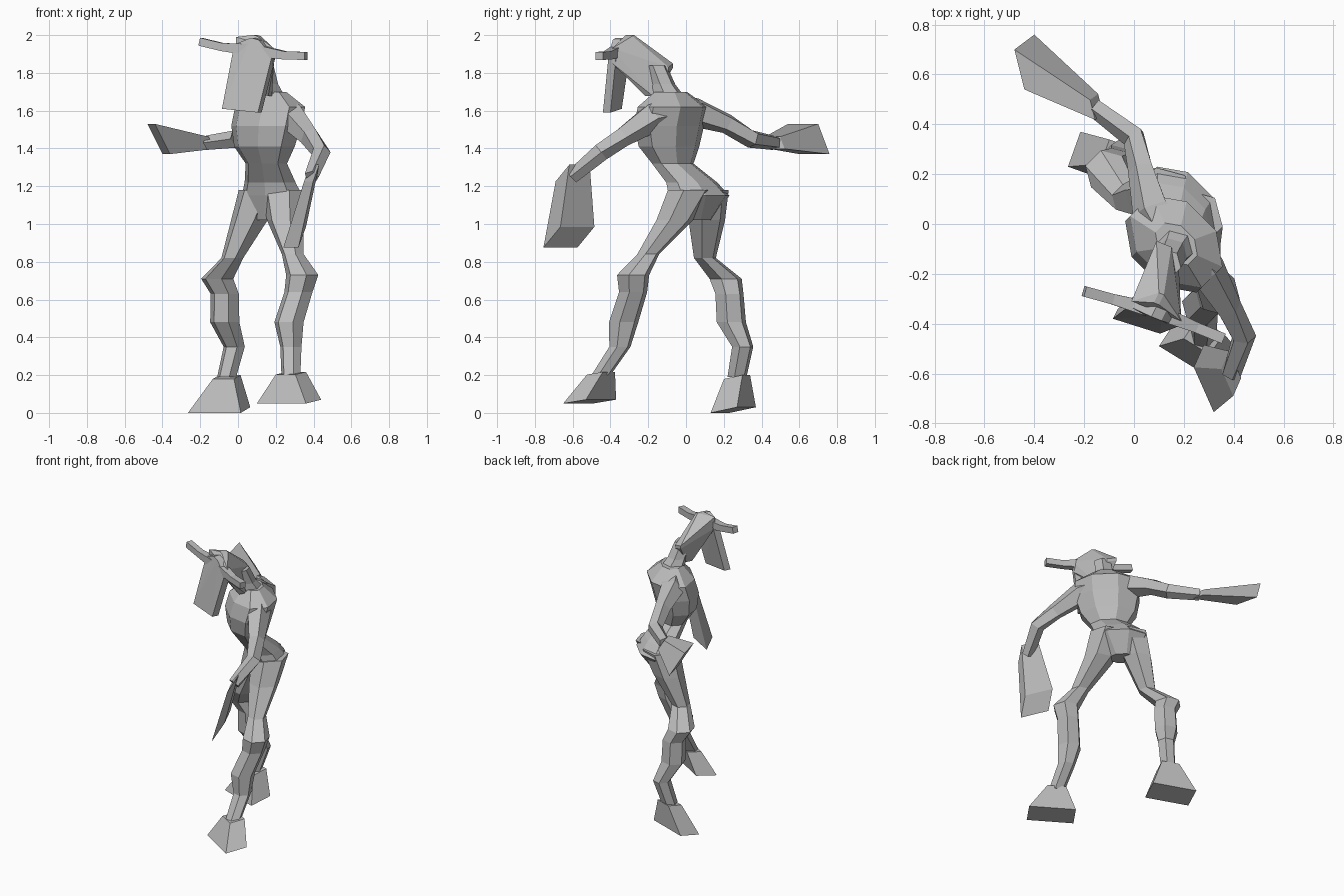
import bpy, bmesh, math
from mathutils import Vector

cube = bpy.data.objects.get("Cube")
if cube:
    bpy.data.objects.remove(cube, do_unlink=True)

grey = bpy.data.materials.new("plain_grey")
grey.use_nodes = True
colour = (.5, .5, .5, 1)
grey.diffuse_color = colour
grey.node_tree.nodes["Principled BSDF"].inputs["Base Color"].default_value = colour

UP = Vector((0, 0, 1))
ACROSS = Vector((1, -1, 0)).normalized()


def finish(name, bm):
    """Turn a bmesh into a flat shaded grey object."""
    bmesh.ops.recalc_face_normals(bm, faces=bm.faces)
    mesh = bpy.data.meshes.new(name)
    bm.to_mesh(mesh)
    bm.free()
    mesh.materials.append(grey)
    part = bpy.data.objects.new(name, mesh)
    bpy.context.collection.objects.link(part)


def quad(centre, width, height, wide=1, tall=1):
    """Corners of a parallelogram from its centre and two half axes."""
    centre = Vector(centre)
    width = Vector(width) * wide
    height = Vector(height) * tall
    return [centre + width + height, centre + width - height,
            centre - width + height, centre - width - height]


def hull(name, *sections):
    """Faceted solid stretched over a few cross-sections."""
    bm = bmesh.new()
    for section in sections:
        for corner in section:
            bm.verts.new(corner)
    bmesh.ops.convex_hull(bm, input=bm.verts)
    loose = [vert for vert in bm.verts if not vert.link_faces]
    bmesh.ops.delete(bm, geom=loose, context='VERTS')
    finish(name, bm)


def flare(name, start, end, width, height, wide=.4, tall=.7):
    """Solid that widens from a narrow start to a broad end."""
    hull(name, quad(start, width, height, wide, tall), quad(end, width, height))


def loft(name, path, radii, sides=6, level=False, flat=1):
    """Tube along a path, with rings either level or square to the path."""
    bm = bmesh.new()
    centres = [Vector(point) for point in path]
    last = len(centres) - 1
    loops = []
    for i, (centre, radius) in enumerate(zip(centres, radii)):
        along = centres[min(i + 1, last)] - centres[max(i - 1, 0)]
        across = ACROSS if level else along.cross(UP).normalized()
        depth = UP.cross(across) if level else across.cross(along).normalized()
        loop = []
        for k in range(sides):
            angle = math.tau * (k + .5) / sides
            offset = across * math.cos(angle) + depth * math.sin(angle) * flat
            loop.append(bm.verts.new(centre + offset * radius))
        loops.append(loop)
    for low, high in zip(loops, loops[1:]):
        for k in range(sides):
            n = (k + 1) % sides
            bm.faces.new((low[k], low[n], high[n], high[k]))
    bm.faces.new(loops[0])
    bm.faces.new(loops[-1])
    finish(name, bm)


# Torso: broad pelvis, narrow waist, wide flat chest and shoulders
loft("torso",
     [(.15, .06, 1.02), (.18, .07, 1.15), (.17, .03, 1.22), (.15, -.07, 1.32),
      (.14, -.09, 1.41), (.15, -.09, 1.52), (.17, -.07, 1.62), (.17, -.08, 1.7)],
     (.09, .19, .16, .13, .19, .22, .22, .1), sides=8, level=True, flat=.7)
loft("neck", [(.18, -.07, 1.64), (.15, -.12, 1.74), (.13, -.16, 1.84)],
     (.09, .065, .06), level=True)

# Head: wedge skull with a crest, and a long hanging face plate
brow_width = Vector((.1, -.04, -.03))
brow = Vector((.09, -.35, 1.92))
thickness = Vector((.01, .02, 0))
hull("skull",
     quad((.12, -.08, 1.83), brow_width, UP, .3, .01),
     quad(brow, brow_width, UP, 1, .04),
     quad((.13, -.18, 1.69), brow_width, thickness, .4),
     quad((.1, -.3, 1.998), brow_width, thickness, .1))
hull("face_plate",
     quad((.02, -.39, 1.6), (.095, -.03, -.01), thickness),
     quad(brow, brow_width, thickness),
     quad((.1, -.36, 1.98), brow_width, thickness, .2))

# Horns drooping slightly between the brow and each tip
for name, tip in (("right_horn", (-.2, -.27, 1.965)), ("left_horn", (.36, -.46, 1.89))):
    tip = Vector(tip)
    middle = brow.lerp(tip, .6) - UP * .01
    loft(name, [brow, middle, tip], (.045, .03, .03), sides=4)

# Arms: the left bends forwards and down, the right reaches back
arm_radii = (.1, .08, .055, .05, .04)
loft("left_arm",
     [(.22, -.1, 1.58), (.29, -.19, 1.56), (.38, -.34, 1.46), (.44, -.45, 1.38), (.39, -.6, 1.25)],
     arm_radii, sides=5)
loft("right_arm",
     [(.14, -.05, 1.59), (.07, .06, 1.59), (.03, .22, 1.53), (0, .35, 1.45), (-.16, .47, 1.43)],
     arm_radii, sides=5)

# Flared paddle hands
flare("left_hand", (.39, -.6, 1.27), (.3, -.62, .93), (.04, -.09, 0), (.02, .045, .055), .6, .8)
flare("right_hand", (-.15, .47, 1.43), (-.42, .65, 1.45), (-.02, .08, 0), (-.04, -.03, .08), .5, .4)

# Legs: thigh, lumpy knee, shin, hock and ankle
leg_radii = (.12, .1, .06, .088, .077, .08, .058, .052)
loft("left_leg",
     [(.24, .02, 1.18), (.25, -.06, 1.02), (.29, -.2, .84), (.34, -.28, .73),
      (.32, -.28, .64), (.27, -.33, .48), (.28, -.35, .35), (.28, -.45, .2)],
     leg_radii, level=True)
loft("right_leg",
     [(.12, .11, 1.18), (.06, .11, 1.02), (-.03, .1, .82), (-.11, .21, .71),
      (-.07, .23, .63), (-.07, .24, .48), (-.02, .3, .35), (-.06, .27, .19)],
     leg_radii, level=True)

# Hooves flaring to broad rectangular soles
flare("left_hoof", (.28, -.45, .21), (.27, -.51, .06), (.13, -.08, 0), (.04, .06, .01))
flare("right_hoof", (-.06, .27, .19), (-.1, .25, .015), (.14, -.05, 0), (.025, .07, .015))
